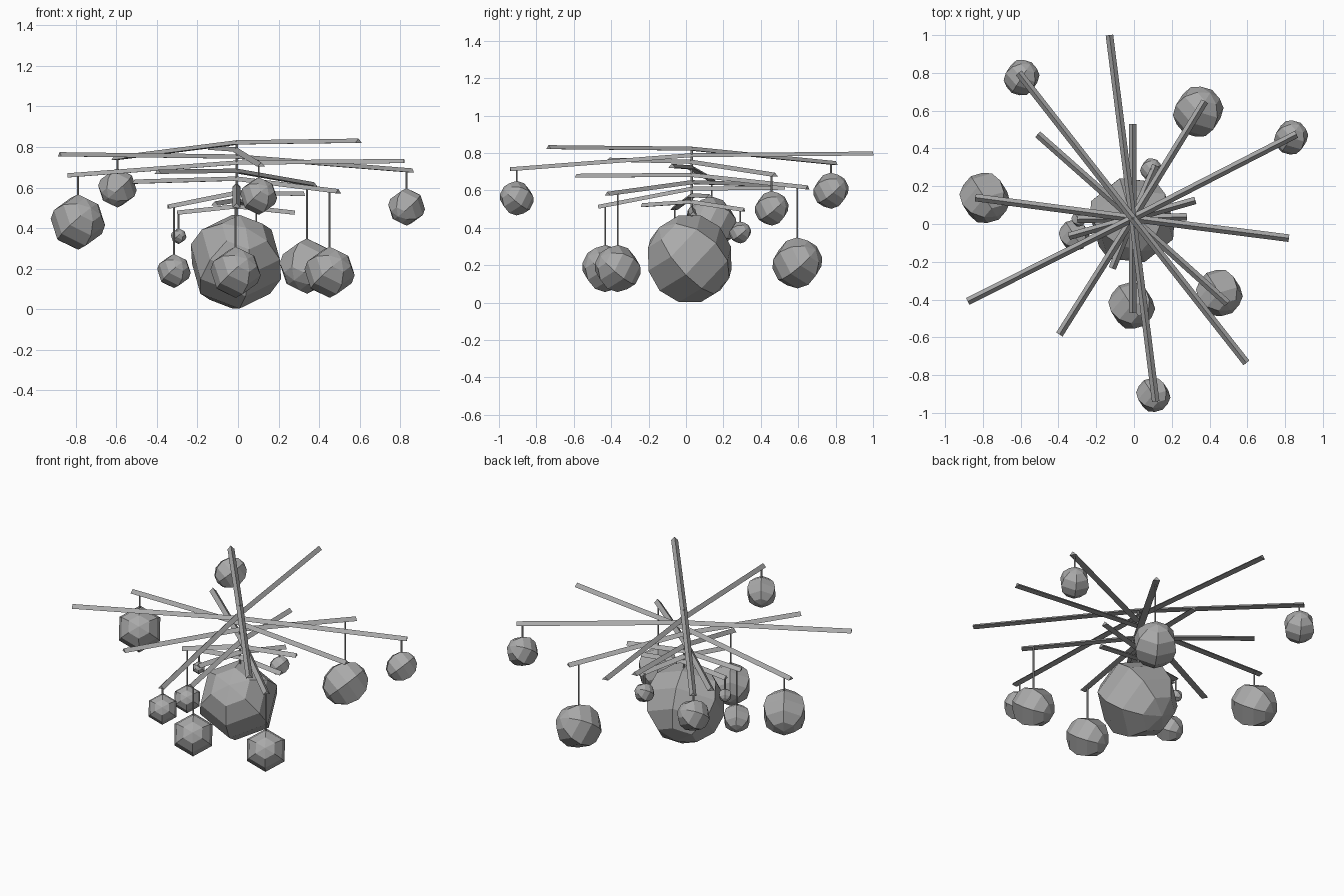
import bpy, bmesh, math
from mathutils import Vector

if "Cube" in bpy.data.objects:
    bpy.data.objects.remove(bpy.data.objects["Cube"])

HUB = (-0.007, 0.03)

# Dark grey finish for all parts
grey = bpy.data.materials.new("dark_grey")
grey.diffuse_color = (0.4, 0.4, 0.4, 1)
grey.use_nodes = True
grey.node_tree.nodes["Principled BSDF"].inputs["Base Color"].default_value = grey.diffuse_color

def make_object(name, bm):
    bmesh.ops.recalc_face_normals(bm, faces=bm.faces)
    mesh = bpy.data.meshes.new(name)
    bm.to_mesh(mesh)
    bm.free()
    mesh.materials.append(grey)
    ob = bpy.data.objects.new(name, mesh)
    bpy.context.collection.objects.link(ob)
    return ob

def half_arm(name, a, b, width=0.04, height=0.021):
    """Flat-bottomed beam with a ridge on top, running from a to b."""
    a, b = Vector(a), Vector(b)
    d = (b - a).normalized()
    side = d.cross(Vector((0, 0, 1))).normalized()
    up = side.cross(d)
    bm = bmesh.new()
    section = [(-width / 2, -height / 2), (width / 2, -height / 2), (0, height / 2)]
    rings = [[bm.verts.new(p + side * s + up * u) for s, u in section] for p in (a, b)]
    for i in range(3):
        j = (i + 1) % 3
        bm.faces.new((rings[0][i], rings[0][j], rings[1][j], rings[1][i]))
    bm.faces.new(rings[0])
    bm.faces.new(rings[1])
    make_object(name, bm)

def rod(name, x, y, z0, z1, r=0.005):
    bm = bmesh.new()
    bmesh.ops.create_cone(bm, cap_ends=True, segments=6, radius1=r, radius2=r, depth=z1 - z0)
    bmesh.ops.translate(bm, verts=bm.verts, vec=(x, y, (z0 + z1) / 2))
    make_object(name, bm)

def ball(name, centre, r, axis):
    """Low-poly six-sided sphere with its pole tilted along axis."""
    bm = bmesh.new()
    bmesh.ops.create_uvsphere(bm, u_segments=6, v_segments=6, radius=r * 1.05)
    ob = make_object(name, bm)
    ob.location = centre
    ob.rotation_euler = Vector(axis).to_track_quat('Z', 'Y').to_euler()

# Central ball and spindle
ball("central_ball", (-0.01, 0.02, 0.234), 0.228, (0.2, -0.68, 0.7))
rod("spindle", *HUB, 0.44, 0.83, 0.007)

# hub height, loaded arm end, free arm end, ball centre, ball radius
arms = [
    (0.823, (-0.61, 0.80, 0.746), (0.595, -0.735, 0.831), (-0.595, 0.775, 0.598), 0.092),
    (0.788, (0.115, -0.94, 0.713), (-0.13, 1.0, 0.797), (0.102, -0.905, 0.558), 0.088),
    (0.753, (0.86, 0.475, 0.684), (-0.88, -0.41, 0.764), (0.832, 0.458, 0.504), 0.088),
    (0.723, (-0.84, 0.14, 0.660), (0.82, -0.075, 0.731), (-0.79, 0.138, 0.43), 0.13),
    (0.683, (0.375, 0.65, 0.616), (-0.395, -0.585, 0.678), (0.34, 0.595, 0.212), 0.13),
    (0.644, (0.495, -0.42, 0.582), (-0.51, 0.475, 0.629), (0.452, -0.365, 0.182), 0.12),
    (0.609, (-0.007, -0.47, 0.512), (-0.007, 0.53, 0.614), (-0.012, -0.432, 0.182), 0.12),
    (0.574, (-0.345, -0.065, 0.506), (0.325, 0.125, 0.569), (-0.316, -0.06, 0.188), 0.08),
    (0.539, (0.115, 0.31, 0.496), (-0.115, -0.235, 0.521), (0.09, 0.29, 0.375), 0.056),
    (0.507, (-0.3, 0.025, 0.476), (0.28, 0.038, 0.476), (-0.293, 0.025, 0.36), 0.037),
]

for i, (h, loaded, free, c, r) in enumerate(arms, 1):
    hub = (*HUB, h)
    half_arm(f"loaded_arm_{i}", hub, loaded)
    half_arm(f"free_arm_{i}", hub, free)
    # hanging wire placed above the ball
    rod(f"hanger_{i}", c[0], c[1], c[2] + r * 0.8, loaded[2])
    ball(f"hanging_ball_{i}", c, r, (0.45, 0.7 if c[1] > 0.2 else -0.7, 0.5))
